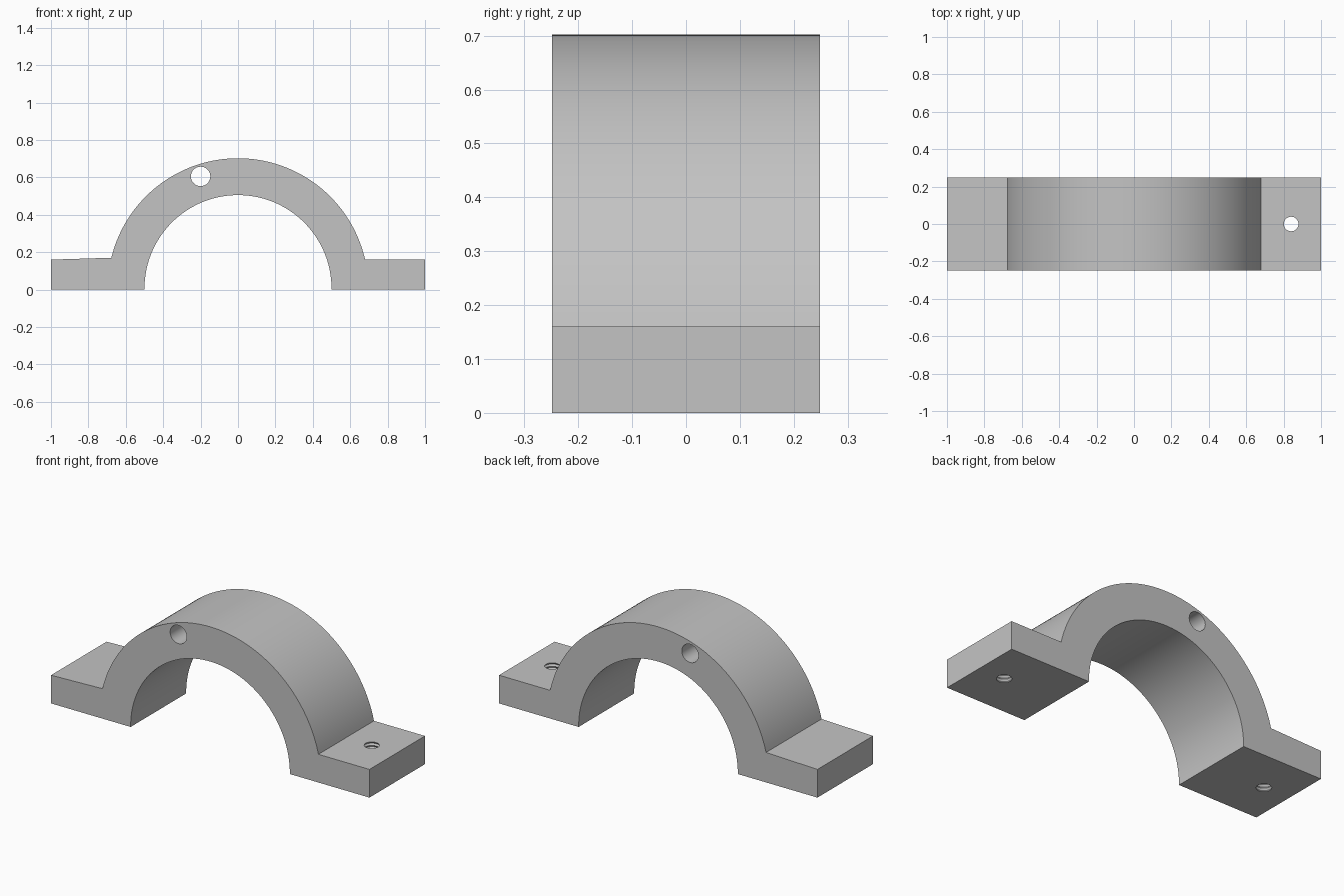
import bpy
import bmesh
from math import sin, cos, pi, atan2, asin

cube = bpy.data.objects.get("Cube")
if cube:
    bpy.data.objects.remove(cube)

HALF_DEPTH = 0.249
CENTRE_Z = 0.005      # arch centre height
INNER, OUTER = 0.5, 0.697
FOOT_TOP = 0.16
INNER_FOOT_TOP = 0.17  # right foot rises slightly towards the arch

steel = bpy.data.materials.new("grey_steel")
steel.use_nodes = True
GREY = (0.55, 0.55, 0.55, 1)
steel.diffuse_color = GREY
steel.node_tree.nodes["Principled BSDF"].inputs["Base Color"].default_value = GREY


def make_object(name, bm):
    bmesh.ops.recalc_face_normals(bm, faces=bm.faces)
    mesh = bpy.data.meshes.new(name)
    bm.to_mesh(mesh)
    bm.free()
    mesh.materials.append(steel)
    obj = bpy.data.objects.new(name, mesh)
    bpy.context.collection.objects.link(obj)
    return obj


def arc(radius, start, end, steps):
    return [(radius * cos(start + (end - start) * i / steps),
             CENTRE_Z + radius * sin(start + (end - start) * i / steps))
            for i in range(steps + 1)]


def extrude_profile(name, points):
    bm = bmesh.new()
    face = bm.faces.new([bm.verts.new((x, -HALF_DEPTH, z)) for x, z in points])
    result = bmesh.ops.extrude_face_region(bm, geom=[face])
    moved = [v for v in result["geom"] if isinstance(v, bmesh.types.BMVert)]
    bmesh.ops.translate(bm, verts=moved, vec=(0, 2 * HALF_DEPTH, 0))
    return make_object(name, bm)


def lathe_cutter(name, profile, place, segments=32):
    """Closed solid from (radius, height) rings around z."""
    bm = bmesh.new()
    rings = [[bm.verts.new((r * cos(2 * pi * i / segments),
                            r * sin(2 * pi * i / segments), h))
              for i in range(segments)] for r, h in profile]
    for low, high in zip(rings, rings[1:]):
        for i in range(segments):
            j = (i + 1) % segments
            bm.faces.new((low[i], low[j], high[j], high[i]))
    bm.faces.new(rings[0])
    bm.faces.new(rings[-1])
    obj = make_object(name, bm)
    obj.location = place
    obj.hide_render = True
    return obj


def thread_profile(bottom, top, pitch=0.02):
    """Zigzag wall standing in for a screw thread."""
    count = round((top - bottom) / (pitch / 2))
    return [(0.046 if i % 2 else 0.039, bottom + i * pitch / 2)
            for i in range(count + 1)]


# Clamp body: arch with two mounting feet
start = asin((FOOT_TOP - CENTRE_Z) / OUTER)
end = pi - asin((INNER_FOOT_TOP - CENTRE_Z) / OUTER)
profile = [(INNER, 0), (1, 0), (1, FOOT_TOP)]
profile += arc(OUTER, start, end, 80)
profile += [(-1, FOOT_TOP), (-1, 0), (-INNER, 0)]
profile += arc(INNER, pi, 0, 80)
body = extrude_profile("clamp_body", profile)

# Left hole goes through its foot, right hole is blind from below
cutters = [
    lathe_cutter("left_threaded_hole", thread_profile(-0.02, 0.2), (0.84, 0, 0)),
    lathe_cutter("right_threaded_hole", thread_profile(-0.02, 0.13), (-0.84, 0, 0)),
    lathe_cutter("arch_cross_hole", [(0.052, -0.4), (0.052, 0.4)], (-0.2, 0, 0.605)),
]
cutters[2].rotation_euler.x = pi / 2

for cutter in cutters:
    cut = body.modifiers.new(cutter.name, "BOOLEAN")
    cut.operation = "DIFFERENCE"
    cut.solver = "EXACT"
    cut.object = cutter

# Apply the cuts, then remove the cutters
bpy.context.view_layer.update()
bpy.ops.object.select_all(action="DESELECT")
bpy.context.view_layer.objects.active = body
body.select_set(True)
for cutter in cutters:
    bpy.ops.object.modifier_apply(modifier=cutter.name)
    bpy.data.objects.remove(cutter)
bpy.ops.object.shade_smooth_by_angle(angle=pi / 6)
